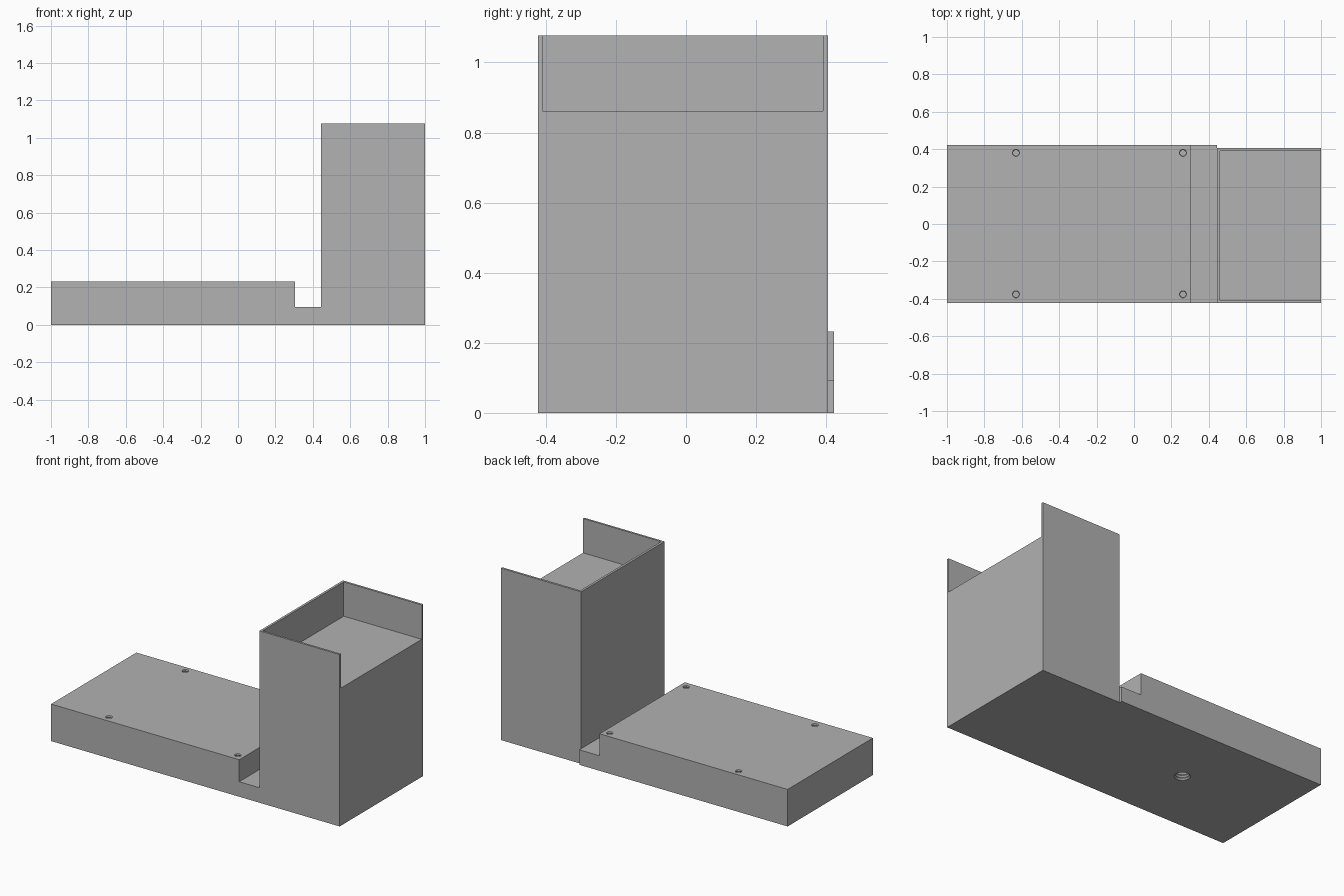
import bpy, bmesh, math

if "Cube" in bpy.data.objects:
    bpy.data.objects.remove(bpy.data.objects["Cube"])

grey = bpy.data.materials.new("plain grey")
grey.diffuse_color = (0.445, 0.445, 0.445, 1)
grey.use_nodes = True
grey.node_tree.nodes["Principled BSDF"].inputs["Base Color"].default_value = grey.diffuse_color


def make_object(name, bm):
    bmesh.ops.recalc_face_normals(bm, faces=bm.faces[:])
    mesh = bpy.data.meshes.new(name)
    bm.to_mesh(mesh)
    bm.free()
    mesh.materials.append(grey)
    obj = bpy.data.objects.new(name, mesh)
    bpy.context.collection.objects.link(obj)
    return obj


def prism(name, profile, y0, y1):
    """Extrude an x-z outline from y0 to y1."""
    bm = bmesh.new()
    face = bm.faces.new([bm.verts.new((x, y0, z)) for x, z in profile])
    ext = bmesh.ops.extrude_face_region(bm, geom=[face])
    verts = [v for v in ext["geom"] if isinstance(v, bmesh.types.BMVert)]
    bmesh.ops.translate(bm, verts=verts, vec=(0, y1 - y0, 0))
    return make_object(name, bm)


def box(name, x0, x1, y0, y1, z0, z1):
    return prism(name, [(x0, z0), (x1, z0), (x1, z1), (x0, z1)], y0, y1)


def threaded_bore(name, x, y, z, radius, depth, pitch, direction, sides=24):
    """Ridged plug running from the surface at z into the body."""
    profile = [(radius, -0.02), (radius, 0)]
    for i in range(int(depth / pitch)):
        profile += [(radius * 0.82, (i + 0.5) * pitch), (radius, (i + 1) * pitch)]
    bm = bmesh.new()
    rings = [[bm.verts.new((x + r * math.cos(2 * math.pi * k / sides),
                            y + r * math.sin(2 * math.pi * k / sides),
                            z + direction * d)) for k in range(sides)]
             for r, d in profile]
    for a, b in zip(rings, rings[1:]):
        for k in range(sides):
            n = (k + 1) % sides
            bm.faces.new((a[k], a[n], b[n], b[k]))
    bm.faces.new(rings[0])
    bm.faces.new(rings[-1])
    return make_object(name, bm)


# Body: low deck, notch and tower in one outline
body = prism("body", [(-1, 0), (1, 0), (1, 1.077), (0.444, 1.077), (0.444, 0.094),
                      (0.304, 0.094), (0.304, 0.232), (-1, 0.232)], -0.422, 0.422)

# Tower back set in slightly, and tray at the top open to the right
cutters = [box("tower_back_cutter", 0.444, 1.1, 0.405, 0.6, -0.1, 1.2),
           box("tray_cutter", 0.459, 1.1, -0.409, 0.391, 0.862, 1.2)]

# Screw holes in the deck and the mounting hole underneath
for x in (-0.631, 0.262):
    for y in (-0.376, 0.38):
        cutters.append(threaded_bore("screw_hole_cutter", x, y, 0.232,
                                     0.019, 0.12, 0.012, -1))
cutters.append(threaded_bore("mount_hole_cutter", -0.35, 0, 0, 0.045, 0.14, 0.018, 1))

for cutter in cutters:
    mod = body.modifiers.new(cutter.name, "BOOLEAN")
    mod.operation = "DIFFERENCE"
    mod.solver = "EXACT"
    mod.object = cutter

# Apply the cuts and remove the helpers
bpy.context.view_layer.objects.active = body
body.select_set(True)
for mod in list(body.modifiers):
    bpy.ops.object.modifier_apply(modifier=mod.name)
for cutter in cutters:
    bpy.data.objects.remove(cutter)
bpy.ops.object.shade_smooth_by_angle(angle=math.radians(30))
